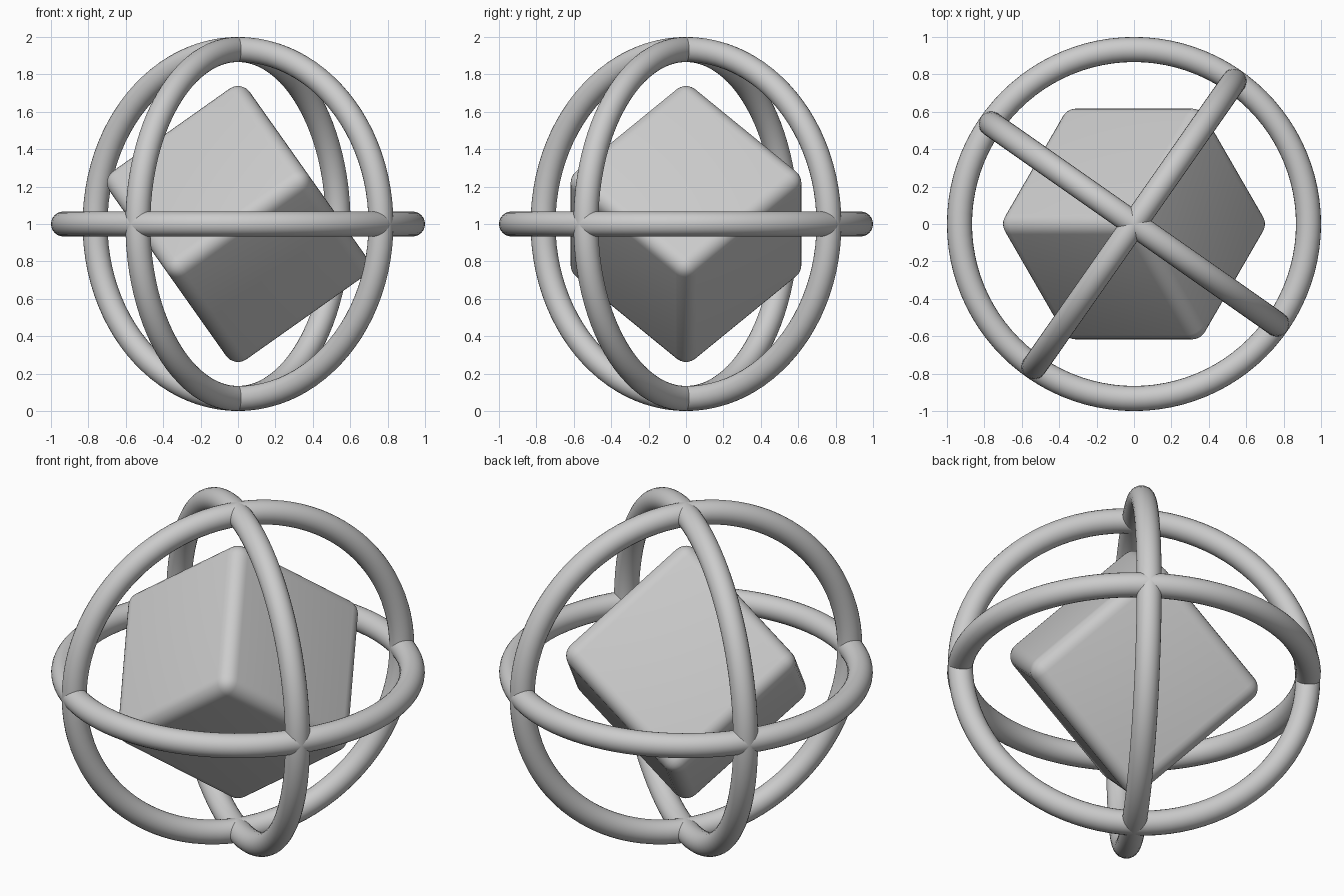
import bpy
from math import radians, sqrt, cos, sin
from mathutils import Matrix, Vector

if "Cube" in bpy.data.objects:
    bpy.data.objects.remove(bpy.data.objects["Cube"])

CENTRE = Vector((0, 0, 1))
TUBE = 0.067


def smooth(obj, angle=40):
    bpy.ops.object.select_all(action='DESELECT')
    obj.select_set(True)
    bpy.context.view_layer.objects.active = obj
    bpy.ops.object.shade_smooth_by_angle(angle=radians(angle))


def ring(name, rotation):
    bpy.ops.mesh.primitive_torus_add(
        major_radius=1 - TUBE, minor_radius=TUBE, major_segments=96,
        minor_segments=24, location=CENTRE, rotation=rotation)
    obj = bpy.context.object
    obj.name = name
    smooth(obj)


# Cage of three mutually perpendicular rings
ring("horizontal_ring", (0, 0, 0))
ring("upright_ring_a", (radians(90), 0, radians(55)))
ring("upright_ring_b", (radians(90), 0, radians(-35)))

# Rounded cube balanced on one corner
bpy.ops.mesh.primitive_cube_add(size=0.918)
cube = bpy.context.object
cube.name = "inner_cube"
axes = [Vector((sqrt(2 / 3) * cos(radians(a)), sqrt(2 / 3) * sin(radians(a)), sqrt(1 / 3)))
        for a in (0, 120, 240)]
turn = Matrix(axes).transposed().to_4x4()
cube.matrix_world = Matrix.Translation(CENTRE) @ turn
smooth(cube)
bevel = cube.modifiers.new("rounded_edges", 'BEVEL')
bevel.width = 0.078
bevel.segments = 6
for poly in cube.data.polygons:
    poly.use_smooth = True
cube.data.attributes.remove(cube.data.attributes["sharp_edge"]) if "sharp_edge" in cube.data.attributes else None
